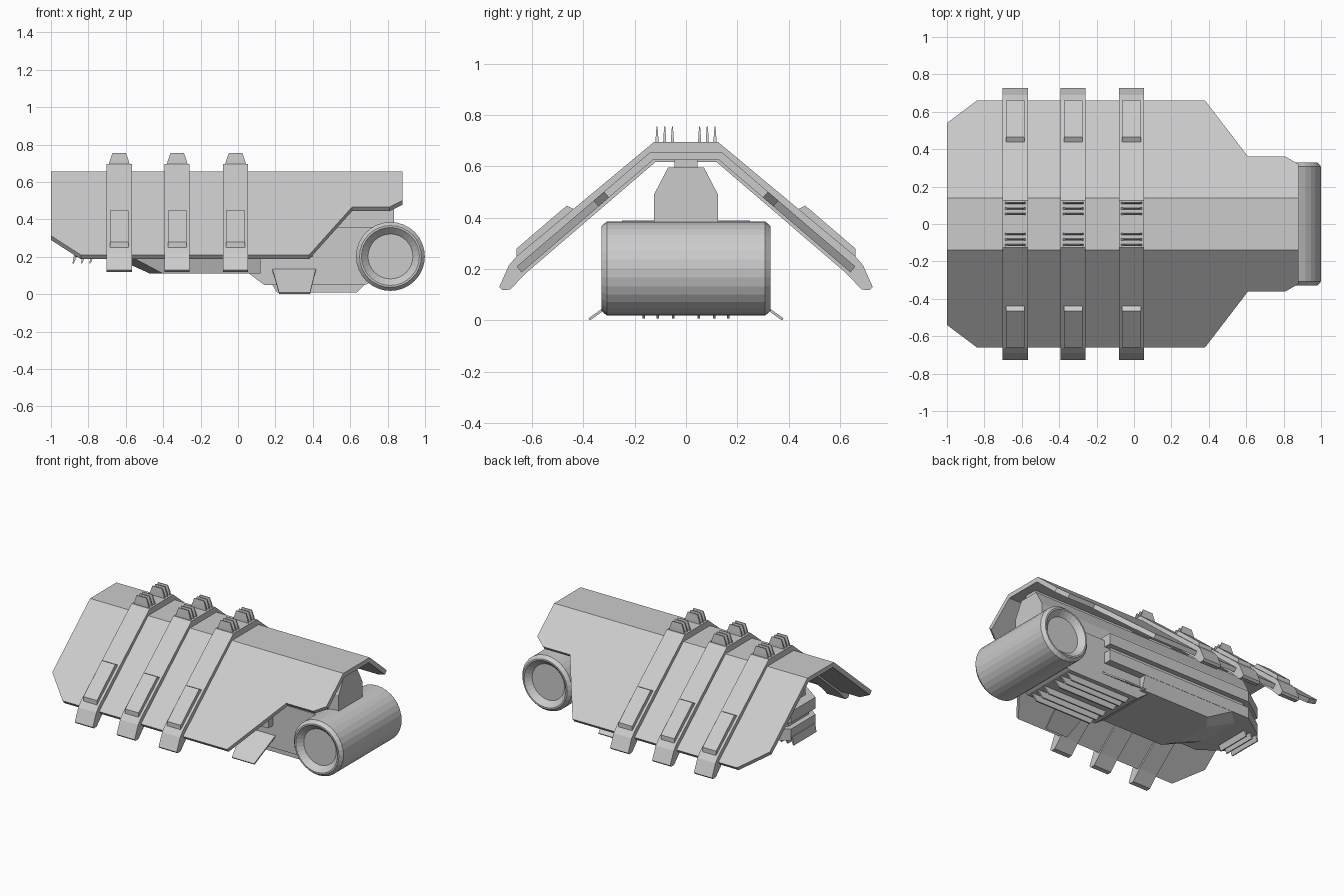
import bpy, bmesh, math
from mathutils import Vector

if "Cube" in bpy.data.objects:
    bpy.data.objects.remove(bpy.data.objects["Cube"])


def finish(name, bm):
    bmesh.ops.recalc_face_normals(bm, faces=bm.faces)
    me = bpy.data.meshes.new(name)
    bm.to_mesh(me)
    bm.free()
    ob = bpy.data.objects.new(name, me)
    bpy.context.collection.objects.link(ob)
    return ob


def loft(name, rings, cap=True):
    """Skin a list of equal-length vertex rings."""
    bm = bmesh.new()
    rows = [[bm.verts.new(p) for p in r] for r in rings]
    n = len(rows[0])
    for a, b in zip(rows, rows[1:]):
        for i in range(n):
            j = (i + 1) % n
            bm.faces.new((a[i], a[j], b[j], b[i]))
    if cap:
        bm.faces.new(rows[0])
        bm.faces.new(rows[-1])
    return finish(name, bm)


def prism(name, pts, axis, a, b):
    """Extrude a 2D outline along an axis from a to b."""
    def place(p, t):
        return {'x': (t, p[0], p[1]), 'y': (p[0], t, p[1]), 'z': (p[0], p[1], t)}[axis]
    return loft(name, [[place(p, t) for p in pts] for t in (a, b)])


def sym(pts):
    """Mirror a half outline over its first coordinate."""
    return pts + [(-u, v) for u, v in reversed(pts)]


def sym_y(pts):
    return pts + [(u, -v) for u, v in reversed(pts)]


# Canopy: flat ridge and two sloping sides cut to outline
outline = [(-1, 0.14), (-1, 0.54), (-0.84, 0.66), (0.38, 0.66),
           (0.61, 0.36), (0.81, 0.36), (0.88, 0.32), (0.88, 0.14)]
bm = bmesh.new()
sides = []
for s in (1, -1):
    vs = [bm.verts.new((x, s * y, 0.655 - (y - 0.14) * 0.856)) for x, y in outline]
    bm.faces.new(vs)
    sides.append(vs)
bm.faces.new((sides[0][0], sides[0][-1], sides[1][-1], sides[1][0]))
canopy = finish("canopy_shell", bm)
if canopy.data.polygons[0].normal.z < 0:
    canopy.data.flip_normals()
mod = canopy.modifiers.new("thickness", 'SOLIDIFY')
mod.thickness = 0.03
mod.offset = -1
mod.use_even_offset = True

# Straps with raised pads and ridge fins
strap = ([(0.125, 0.695), (0.66, 0.25), (0.69, 0.215), (0.728, 0.13),
          (0.715, 0.118), (0.685, 0.12), (0.625, 0.183), (0.118, 0.618)])
for i, cx in enumerate((-0.635, -0.325, -0.013)):
    prism(f"strap_{i}", sym(strap), 'x', cx - 0.067, cx + 0.067)
    for s in (1, -1):
        pad = [(s * 0.43, 0.43), (s * 0.465, 0.447), (s * 0.66, 0.28), (s * 0.66, 0.24)]
        prism(f"strap_pad_{i}", pad, 'x', cx - 0.05, cx + 0.05)
        for y in (0.053, 0.083, 0.113):
            rings = [[(cx - w, s * y - t, z), (cx + w, s * y - t, z),
                      (cx + w, s * y + t, z), (cx - w, s * y + t, z)]
                     for w, t, z in ((0.057, 0.006, 0.69), (0.05, 0.005, 0.715), (0.036, 0.002, 0.755))]
            loft(f"ridge_fin_{i}", rings)

# Cross drum with bevelled rims and recessed ends
drum = [(-0.295, 0.12), (-0.33, 0.155), (-0.33, 0.165), (-0.308, 0.184)]
drum += [(-y, r) for y, r in reversed(drum)]
N = 32
rings = [[(0.815 + r * math.cos(2 * math.pi * k / N), y, 0.202 + r * math.sin(2 * math.pi * k / N))
          for k in range(N)] for y, r in drum]
loft("front_drum", rings)

# Spine carrying the canopy
spine = [(0.125, 0.34), (0.125, 0.49), (0.07, 0.595)]
prism("spine", sym(spine), 'x', -0.8, 0.835)
prism("spine_rail", sym([(0.045, 0.59), (0.045, 0.63)]), 'x', -0.8, 0.82)

# Front hull
hull = [(0.06, 0.11), (0.14, 0.05), (0.68, 0.05), (0.78, 0.1), (0.78, 0.36), (0.0, 0.36), (0.0, 0.11)]
prism("front_hull", hull, 'y', -0.2, 0.2)

# Rear hull: stacked slabs with a groove between them
for name, d, z0, z1 in (("rear_slab_lower", 0, 0.2, 0.275),
                        ("rear_groove", 0.035, 0.27, 0.32),
                        ("rear_slab_upper", 0, 0.315, 0.39)):
    plan = [(0.4 - d, 0.25 - d), (-0.7 + d / 2, 0.25 - d), (-0.87 + d, 0.13 - d / 2)]
    prism(name, sym_y(plan), 'z', z0, z1)

# Belly tray tapering at the rear
loft("belly_tray", [[(x, y, z) for x, y in sym_y([(0.12, w), (b, w), (c, w - 0.1)])]
                    for w, b, c, z in ((0.25, -0.58, -0.68, 0.205), (0.22, -0.4, -0.47, 0.11))])

# Belly ribs under the front hull
rib = [(0.18, 0.055), (0.21, 0.008), (0.635, 0.008), (0.68, 0.055)]
for y in (0.05, 0.11, 0.165):
    for s in (1, -1):
        prism("belly_rib", rib, 'y', s * y - 0.005, s * y + 0.005)

# Tail louvres
for x in (-0.87, -0.825, -0.78):
    prism("tail_louvre", [(x - 0.015, 0.165), (x - 0.008, 0.165), (x + 0.015, 0.22), (x - 0.005, 0.22)],
          'y', -0.12, 0.12)

# Flared side winglets
for s in (1, -1):
    face = [Vector((0.18, s * 0.18, 0.15)), Vector((0.42, s * 0.18, 0.15)),
            Vector((0.385, s * 0.38, 0.008)), Vector((0.22, s * 0.38, 0.008))]
    off = Vector((0, -s * 0.006, -0.008))
    loft("side_winglet", [face, [p + off for p in face]])
